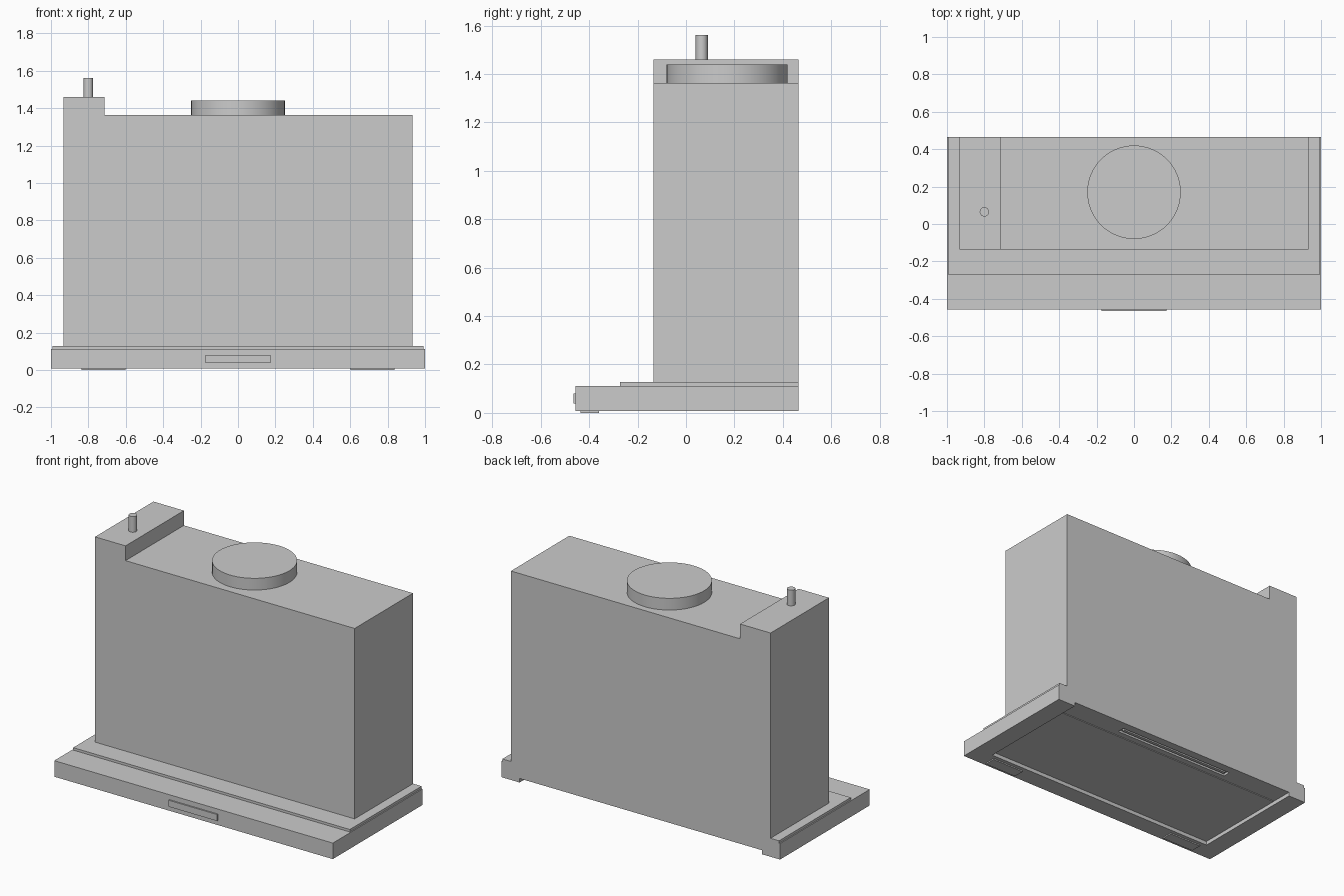
import bpy, bmesh, math

if "Cube" in bpy.data.objects:
    bpy.data.objects.remove(bpy.data.objects["Cube"])


def finish(name, bm):
    bmesh.ops.recalc_face_normals(bm, faces=bm.faces)
    mesh = bpy.data.meshes.new(name)
    bm.to_mesh(mesh)
    bm.free()
    obj = bpy.data.objects.new(name, mesh)
    bpy.context.collection.objects.link(obj)
    return obj


def prism(name, pts, y0, y1):
    """Extrude an (x, z) outline along y."""
    bm = bmesh.new()
    face = bm.faces.new([bm.verts.new((x, y0, z)) for x, z in pts])
    ext = bmesh.ops.extrude_face_region(bm, geom=[face])
    verts = [v for v in ext["geom"] if isinstance(v, bmesh.types.BMVert)]
    bmesh.ops.translate(bm, verts=verts, vec=(0, y1 - y0, 0))
    return finish(name, bm)


def box(name, x0, x1, y0, y1, z0, z1):
    return prism(name, [(x0, z0), (x1, z0), (x1, z1), (x0, z1)], y0, y1)


def cylinder(name, x, y, r, z0, z1, sides):
    bm = bmesh.new()
    bmesh.ops.create_cone(bm, cap_ends=True, segments=sides, radius1=r,
                          radius2=r, depth=z1 - z0)
    bmesh.ops.translate(bm, verts=bm.verts, vec=(x, y, (z0 + z1) / 2))
    obj = finish(name, bm)
    bpy.ops.object.select_all(action='DESELECT')
    obj.select_set(True)
    bpy.context.view_layer.objects.active = obj
    bpy.ops.object.shade_smooth_by_angle(angle=math.radians(30))
    return obj


def cut(obj, cutter):
    cutter.hide_render = True
    cutter.hide_set(True)
    mod = obj.modifiers.new("cut", 'BOOLEAN')
    mod.operation = 'DIFFERENCE'
    mod.solver = 'EXACT'
    mod.object = cutter


FRONT, BACK = -0.456, 0.464

# Canopy tray, hollowed underneath and open at the back
canopy = box("canopy", -1, 1, FRONT, BACK, 0.008, 0.112)
cut(canopy, box("recess_cutter", -0.87, 0.87, -0.335, BACK + 0.1, -0.1, 0.034))
cut(canopy, box("slot_cutter", -0.43, 0.43, 0.36, 0.41, 0.0, 0.05))

# Filter panel in the recess and a thin bar in the vent slot
box("filter_panel", -0.865, 0.865, -0.33, 0.32, 0.029, 0.036)
box("slot_bar", -0.41, 0.41, 0.375, 0.395, 0.036, 0.055)

# Raised plate on the canopy
box("top_plate", -0.993, 0.993, -0.272, BACK, 0.112, 0.128)

# Main housing with raised electrical compartment on one side
prism("housing", [(-0.932, 0.128), (0.932, 0.128), (0.932, 1.364),
                  (-0.713, 1.364), (-0.713, 1.46), (-0.932, 1.46)],
      -0.135, BACK)

# Air outlet and cable stub
cylinder("air_outlet", 0, 0.17, 0.25, 1.364, 1.44, 64)
cylinder("cable_stub", -0.8, 0.065, 0.025, 1.46, 1.562, 24)

# Front control panel
box("control_panel", -0.175, 0.175, -0.465, FRONT, 0.038, 0.08)

# Lamps under the front edge
for side, s in (("left", -1), ("right", 1)):
    box("lamp_" + side, s * 0.72 - 0.118, s * 0.72 + 0.118,
        -0.435, -0.36, 0.0, 0.01)
